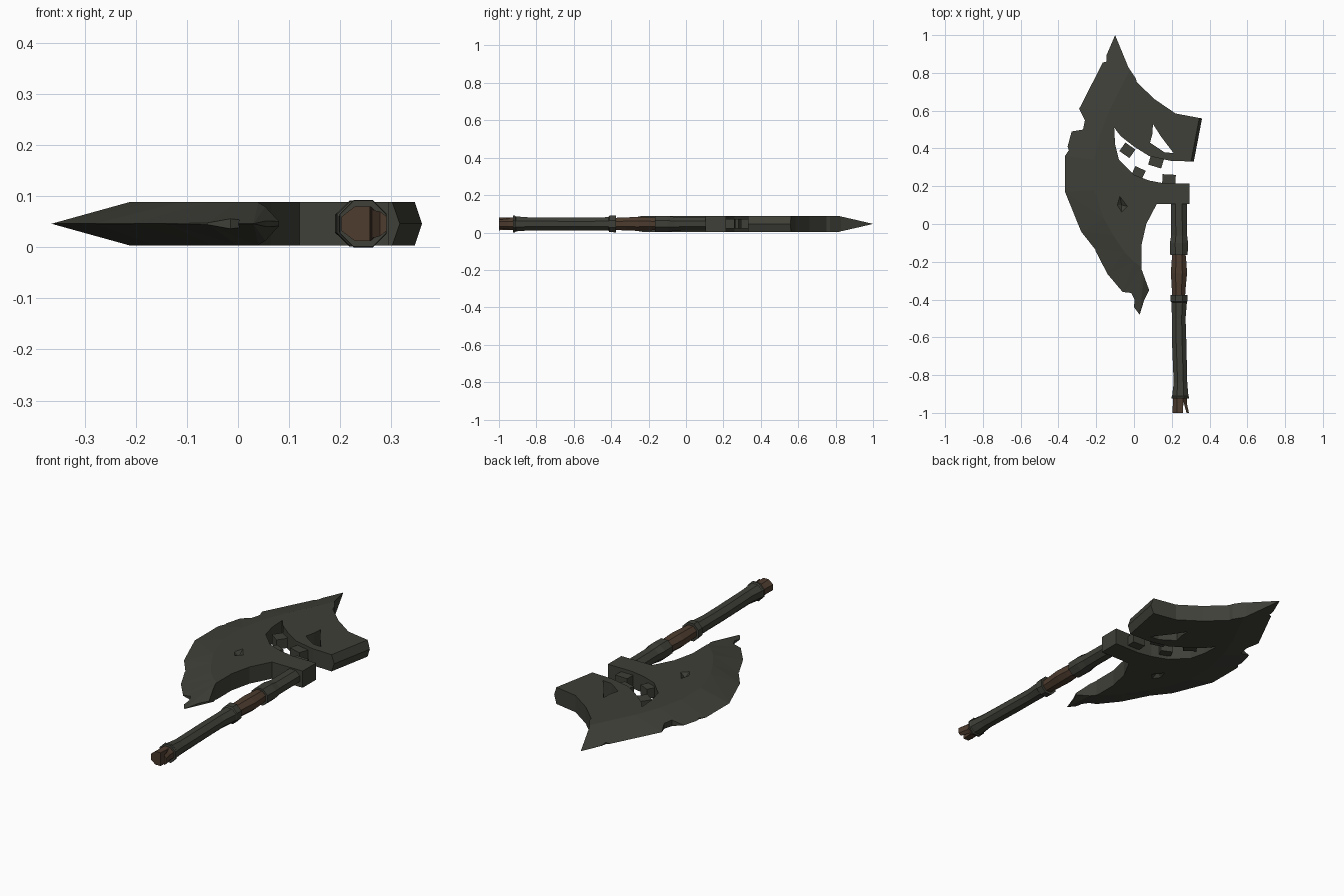
import bpy, bmesh, math
from mathutils import Matrix, Vector

if "Cube" in bpy.data.objects:
    bpy.data.objects.remove(bpy.data.objects["Cube"])

MID, HALF = 0.046, 0.043


def material(name, colour):
    m = bpy.data.materials.new(name)
    m.use_nodes = True
    m.diffuse_color = colour
    m.node_tree.nodes["Principled BSDF"].inputs["Base Color"].default_value = colour
    return m


IRON = material("dark iron", (0.05, 0.05, 0.04, 1))
WOOD = material("brown wood", (0.075, 0.045, 0.028, 1))


def finish(name, bm, mat):
    bmesh.ops.recalc_face_normals(bm, faces=bm.faces)
    mesh = bpy.data.meshes.new(name)
    bm.to_mesh(mesh)
    bm.free()
    mesh.materials.append(mat)
    ob = bpy.data.objects.new(name, mesh)
    bpy.context.collection.objects.link(ob)
    return ob


def prism(name, points, mat, z0=-0.1, z1=0.2):
    bm = bmesh.new()
    face = bm.faces.new([bm.verts.new((x, y, z0)) for x, y in points])
    up = bmesh.ops.extrude_face_region(bm, geom=[face])["geom"]
    for v in up:
        if isinstance(v, bmesh.types.BMVert):
            v.co.z = z1
    return finish(name, bm, mat)


def boolean(ob, cutter, operation):
    cutter.hide_render = True
    mod = ob.modifiers.new("cut", 'BOOLEAN')
    mod.operation, mod.object, mod.solver = operation, cutter, 'EXACT'
    deps = bpy.context.evaluated_depsgraph_get()
    mesh = bpy.data.meshes.new_from_object(ob.evaluated_get(deps))
    ob.modifiers.clear()
    ob.data = mesh
    bpy.data.objects.remove(cutter)


def box(name, x, y, sx, sy, sz, turn, mat):
    bm = bmesh.new()
    bmesh.ops.create_cube(bm, size=1, matrix=Matrix.Translation((x, y, MID))
                          @ Matrix.Rotation(math.radians(turn), 4, 'Z')
                          @ Matrix.Diagonal((sx, sy, sz, 1)))
    return finish(name, bm, mat)


def loft(name, rings, mat, sides=8):
    # Rings are (y, centre x, half width, half height)
    bm, loops = bmesh.new(), []
    for y, cx, rx, rz in rings:
        loop = []
        for i in range(sides):
            a = 2 * math.pi * (i + 0.5) / sides
            k = 1 / math.cos(math.pi / sides)
            loop.append(bm.verts.new((cx + rx * k * math.cos(a), y, MID + rz * k * math.sin(a))))
        loops.append(loop)
    for a, b in zip(loops, loops[1:]):
        for i in range(sides):
            j = (i + 1) % sides
            bm.faces.new((a[i], a[j], b[j], b[i]))
    bm.faces.new(loops[0])
    bm.faces.new(loops[-1])
    return finish(name, bm, mat)


# Blade body: thick plate tapering from a ridge to the cutting edge
edge = [(-.08, 1.045), (-.165, .855), (-.29, .61), (-.33, .49), (-.365, .36), (-.365, .17),
        (-.28, -.04), (-.21, -.13), (-.14, -.265), (-.06, -.37), (.03, -.48), (.085, -.36)]
ridge = [(0, .86), (-.05, .76), (-.13, .6), (-.18, .47), (-.21, .34), (-.21, .18),
         (-.16, .03), (-.11, -.06), (-.05, -.15), (0, -.2), (.04, -.23), (.06, -.22)]
back = [(.5, -.2), (.5, .27), (.29, .27), (.355, .61)]

bm = bmesh.new()
rim = [bm.verts.new((x, y, MID)) for x, y in edge]
rim += [bm.verts.new((x + .015, y, MID)) for x, y in back]
for z in (MID - HALF, MID + HALF):
    plate = [bm.verts.new((x, y, z)) for x, y in ridge + back]
    bm.faces.new(plate)
    for i in range(len(rim)):
        j = (i + 1) % len(rim)
        bm.faces.new((rim[i], rim[j], plate[j]))
        bm.faces.new((rim[i], plate[j], plate[i]))
blade = finish("axe_blade", bm, IRON)

# Chipped silhouette with the open mouth
outline = [(-.10, 1), (-.03, .83), (.01, .77), (.015, .75), (.11, .66), (.22, .585), (.38, .555),
           (.33, .33), (.19, .335), (.08, .36), (0, .41), (-.07, .465), (-.105, .51),
           (-.10, .42), (-.08, .34), (0, .26), (.08, .23), (.16, .215), (.295, .215),
           (.295, .105), (.12, .105), (.065, 0), (.04, -.11), (.04, -.24), (.08, -.35),
           (.055, -.40), (.03, -.48), (0, -.44), (.003, -.40), (-.015, -.365), (-.06, -.36),
           (-.14, -.265), (-.20, -.17), (-.205, -.135), (-.28, -.04), (-.365, .17),
           (-.365, .36), (-.345, .39), (-.355, .42), (-.33, .49), (-.27, .50), (-.26, .55),
           (-.29, .61), (-.245, .70), (-.165, .855), (-.145, .86), (-.145, .895)]
boolean(blade, prism("outline_cutter", outline, IRON), 'INTERSECT')

# Eye opening
eye = [(.10, .53), (.145, .46), (.21, .375), (.16, .38), (.085, .43), (.098, .48)]
boolean(blade, prism("eye_cutter", eye, IRON), 'DIFFERENCE')

# Shallow scar on both faces
for side in (-1, 1):
    bm = bmesh.new()
    scar = [bm.verts.new((x, y, MID + side * (HALF + .01)))
            for x, y in [(-.08, .17), (-.02, .09), (-.065, .045), (-.1, .1)]]
    pit = bm.verts.new((-.065, .1, MID + side * (HALF - .02)))
    bm.faces.new(scar)
    for a, b in zip(scar, scar[1:] + scar[:1]):
        bm.faces.new((a, b, pit))
    boolean(blade, finish("scar_cutter", bm, IRON), 'DIFFERENCE')

# Teeth
teeth = [("upper_tooth_inner", -.035, .39, .065, .055, -35), ("upper_tooth_outer", .118, .333, .072, .06, -17),
         ("lower_tooth_inner", .022, .267, .06, .06, -25), ("lower_tooth_outer", .185, .232, .07, .06, -3)]
for name, x, y, sx, sy, turn in teeth:
    box(name, x, y, sx, sy, .05, turn, IRON)

# Handle, from the head down
loft("upper_sleeve", [(.15, .237, .042, .036), (.02, .238, .042, .036), (-.06, .239, .042, .037),
                      (-.1, .238, .048, .043), (-.165, .238, .046, .042)], IRON)
loft("grip", [(-.15, .238, .034, .032), (-.2, .238, .039, .035), (-.26, .238, .043, .037),
              (-.32, .237, .038, .035), (-.39, .236, .034, .032)], WOOD)
loft("lower_sleeve", [(-.375, .237, .045, .045), (-.41, .238, .044, .044), (-.415, .239, .041, .036),
                      (-.5, .237, .036, .034), (-.62, .239, .038, .034), (-.84, .246, .036, .035),
                      (-.91, .245, .043, .040), (-.915, .245, .046, .046), (-.925, .245, .045, .045)], IRON)
stub = loft("splintered_end", [(-.9, .245, .038, .034), (-.95, .243, .037, .033), (-1, .247, .044, .034)], WOOD)
boolean(stub, prism("split_cutter", [(.262, -.94), (.257, -1.02), (.283, -1.02)], WOOD), 'DIFFERENCE')
